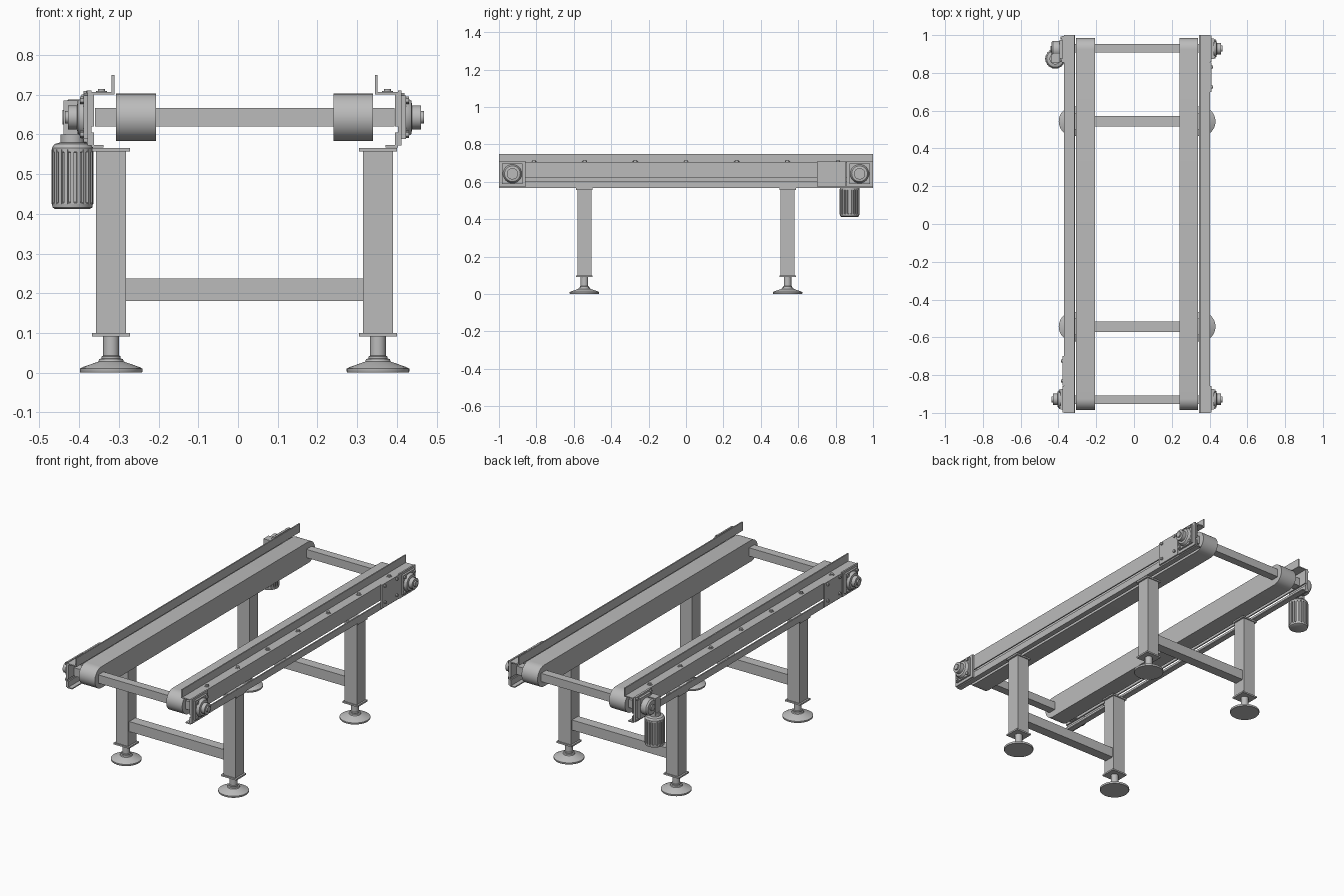
import bpy, bmesh
from math import pi, cos, sin
from mathutils import Matrix, Vector

if "Cube" in bpy.data.objects:
    bpy.data.objects.remove(bpy.data.objects["Cube"], do_unlink=True)

grey = bpy.data.materials.new("machine grey")
grey.use_nodes = True
colour = (0.5, 0.5, 0.5, 1)
grey.diffuse_color = colour
grey.node_tree.nodes["Principled BSDF"].inputs["Base Color"].default_value = colour

CX = 0.0165   # middle between the two strands
BZ = 0.643    # axle height
AY = 0.925    # axle distance from the middle


def finish(name, bm, smooth=False):
    bmesh.ops.recalc_face_normals(bm, faces=bm.faces)
    mesh = bpy.data.meshes.new(name)
    bm.to_mesh(mesh)
    bm.free()
    mesh.materials.append(grey)
    ob = bpy.data.objects.new(name, mesh)
    bpy.context.collection.objects.link(ob)
    if smooth:
        bpy.ops.object.select_all(action='DESELECT')
        ob.select_set(True)
        bpy.context.view_layer.objects.active = ob
        bpy.ops.object.shade_smooth_by_angle(angle=0.6)
    return ob


def add_box(bm, x, y, z):
    """Box between (low, high) pairs."""
    size = [abs(a[1] - a[0]) for a in (x, y, z)]
    mid = Vector([(a[0] + a[1]) / 2 for a in (x, y, z)])
    bmesh.ops.create_cube(bm, size=1, matrix=Matrix.Translation(mid) @ Matrix.Diagonal((*size, 1)))


def box(name, x, y, z):
    bm = bmesh.new()
    add_box(bm, x, y, z)
    return finish(name, bm)


def add_lathe(bm, profile, place, steps=32):
    """Spin (radius, height) points around local z."""
    rings = [[bm.verts.new(place @ Vector((r * cos(2 * pi * i / steps), r * sin(2 * pi * i / steps), h)))
              for i in range(steps)] for r, h in profile]
    for a, b in zip(rings, rings[1:]):
        for i in range(steps):
            j = (i + 1) % steps
            bm.faces.new((a[i], a[j], b[j], b[i]))
    bm.faces.new(rings[0])
    bm.faces.new(rings[-1])


def lathe(name, profile, place, steps=32):
    bm = bmesh.new()
    add_lathe(bm, profile, place, steps)
    return finish(name, bm, True)


def outward(side, x, y, z):
    """Frame whose local z points away from the middle along x."""
    return Matrix.Translation((x, y, z)) @ Matrix.Rotation(side * pi / 2, 4, 'Y')


def add_bolts(bm, side, x, ys, zs):
    for y in ys:
        for z in zs:
            add_lathe(bm, [(0.009, 0), (0.009, 0.008)], outward(side, x, y, z), 6)


def belt(name, x0, x1):
    """Rounded loop around both end pulleys."""
    bm = bmesh.new()
    r, n = 0.06, 16
    pts = []
    for end in (1, -1):
        for i in range(n + 1):
            a = pi / 2 - pi * i / n
            pts.append((end * (AY + r * cos(a)), BZ + end * r * sin(a)))
    face = bm.faces.new([bm.verts.new((x0, y, z)) for y, z in pts])
    new = bmesh.ops.extrude_face_region(bm, geom=[face])["geom"]
    bmesh.ops.translate(bm, vec=(x1 - x0, 0, 0), verts=[v for v in new if isinstance(v, bmesh.types.BMVert)])
    return finish(name, bm, True)


def bearing(name, side, y):
    x = CX + side * 0.386
    bm = bmesh.new()
    add_box(bm, (x, x + side * 0.009), (y - 0.071, y + 0.071), (0.572, 0.711))
    add_box(bm, (x, x + side * 0.020), (y - 0.055, y + 0.055), (BZ - 0.055, BZ + 0.055))
    add_bolts(bm, side, x + side * 0.02, (y - 0.043, y + 0.043), (BZ - 0.043, BZ + 0.043))
    add_lathe(bm, [(0.05, 0), (0.05, 0.022), (0.042, 0.034), (0.030, 0.036), (0.030, 0.058),
                   (0.016, 0.058), (0.016, 0.066)], outward(side, x, y, BZ))
    return finish(name, bm, True)


for side, label in ((1, "left"), (-1, "right")):
    def X(*offsets):
        return tuple(CX + side * o for o in offsets)

    # Side rail: guard lip, top flange, web, and a separate lower angle
    box(label + "_guard_lip", X(0.328, 0.335), (-1, 1), (0.701, 0.75))
    box(label + "_rail_top", X(0.328, 0.386), (-1, 1), (0.701, 0.707))
    box(label + "_rail_web", X(0.379, 0.386), (-1, 1), (0.62, 0.704))
    box(label + "_lower_web", X(0.379, 0.386), (-1, 1), (0.567, 0.605))
    box(label + "_lower_flange", X(0.355, 0.386), (-1, 1), (0.567, 0.573))

    # Bolts along the top flange
    bm = bmesh.new()
    for i in range(-3, 4):
        add_lathe(bm, [(0.014, 0), (0.014, 0.003), (0.009, 0.003), (0.009, 0.009)],
                  Matrix.Translation((X(0.36)[0], i * 0.271, 0.706)), 12)
    finish(label + "_rail_bolts", bm)

    belt(label + "_belt", *X(0.2235, 0.3235))

    # Bearings and joining plate; the drive takes one bearing's place
    bearing(label + "_near_bearing", side, -AY - 0.003)
    if side == 1:
        bearing("left_far_bearing", side, AY + 0.003)
    px = CX + side * 0.386
    low, high = sorted((side * 0.70, side * 0.855))
    bm = bmesh.new()
    add_box(bm, (px, px + side * 0.009), (low, high), (0.575, 0.709))
    add_bolts(bm, side, px + side * 0.009, (low + 0.025, high - 0.025), (0.603, 0.695))
    finish(label + "_joining_plate", bm)

    # Legs and levelling feet
    lx = CX + side * 0.336
    for y, where in ((-0.543, "front"), (0.543, "back")):
        tag = f"{label}_{where}_"
        box(tag + "leg", (lx - 0.038, lx + 0.038), (y - 0.038, y + 0.038), (0.098, 0.56))
        for part, z in (("foot_plate", 0.091), ("top_plate", 0.557)):
            box(tag + part, (lx - 0.048, lx + 0.048), (y - 0.044, y + 0.044), (z, z + 0.009))
        lathe(tag + "foot", [(0.077, 0), (0.079, 0.003), (0.079, 0.010), (0.072, 0.014), (0.032, 0.028),
                             (0.030, 0.034), (0.024, 0.036), (0.024, 0.041), (0.020, 0.043),
                             (0.020, 0.094)], Matrix.Translation((lx, y, 0)), 40)

# Cross members
for y, where in ((-1, "front"), (1, "back")):
    box(where + "_axle", (CX - 0.377, CX + 0.377), (y * 0.93 - 0.023, y * 0.93 + 0.023), (0.62, 0.667))
    box(where + "_crossbar", (CX - 0.3, CX + 0.3), (y * 0.543 - 0.028, y * 0.543 + 0.028), (0.18, 0.237))

# Gearbox on the drive end
gx = CX - 0.386
bm = bmesh.new()
add_box(bm, (gx - 0.012, gx), (AY - 0.071, AY + 0.071), (0.572, 0.711))
add_box(bm, (gx - 0.025, gx - 0.01), (AY - 0.05, AY + 0.05), (BZ - 0.058, BZ + 0.058))
add_bolts(bm, -1, gx - 0.012, (AY - 0.06, AY + 0.06), (0.585, 0.7))
add_lathe(bm, [(0.045, 0), (0.045, 0.058), (0.038, 0.066), (0.018, 0.066), (0.018, 0.072)],
          outward(-1, gx, AY, BZ))
add_box(bm, (gx - 0.07, gx - 0.022), (0.855, 0.9), (0.59, 0.685))
finish("gearbox", bm, True)

# Finned motor hanging below the gearbox
place = Matrix.Translation((-0.417, 0.875, 0))
lathe("motor_body", [(0.043, 0.412), (0.050, 0.416), (0.052, 0.428), (0.046, 0.430), (0.046, 0.555),
                     (0.052, 0.556), (0.052, 0.566), (0.045, 0.576), (0.030, 0.580), (0.030, 0.6)], place)
bm = bmesh.new()
for i in range(20):
    start = len(bm.verts)
    add_box(bm, (0.040, 0.053), (-0.0045, 0.0045), (0.425, 0.562))
    bm.verts.ensure_lookup_table()
    bmesh.ops.transform(bm, matrix=place @ Matrix.Rotation(2 * pi * i / 20, 4, 'Z'), verts=bm.verts[start:])
finish("motor_fins", bm)
